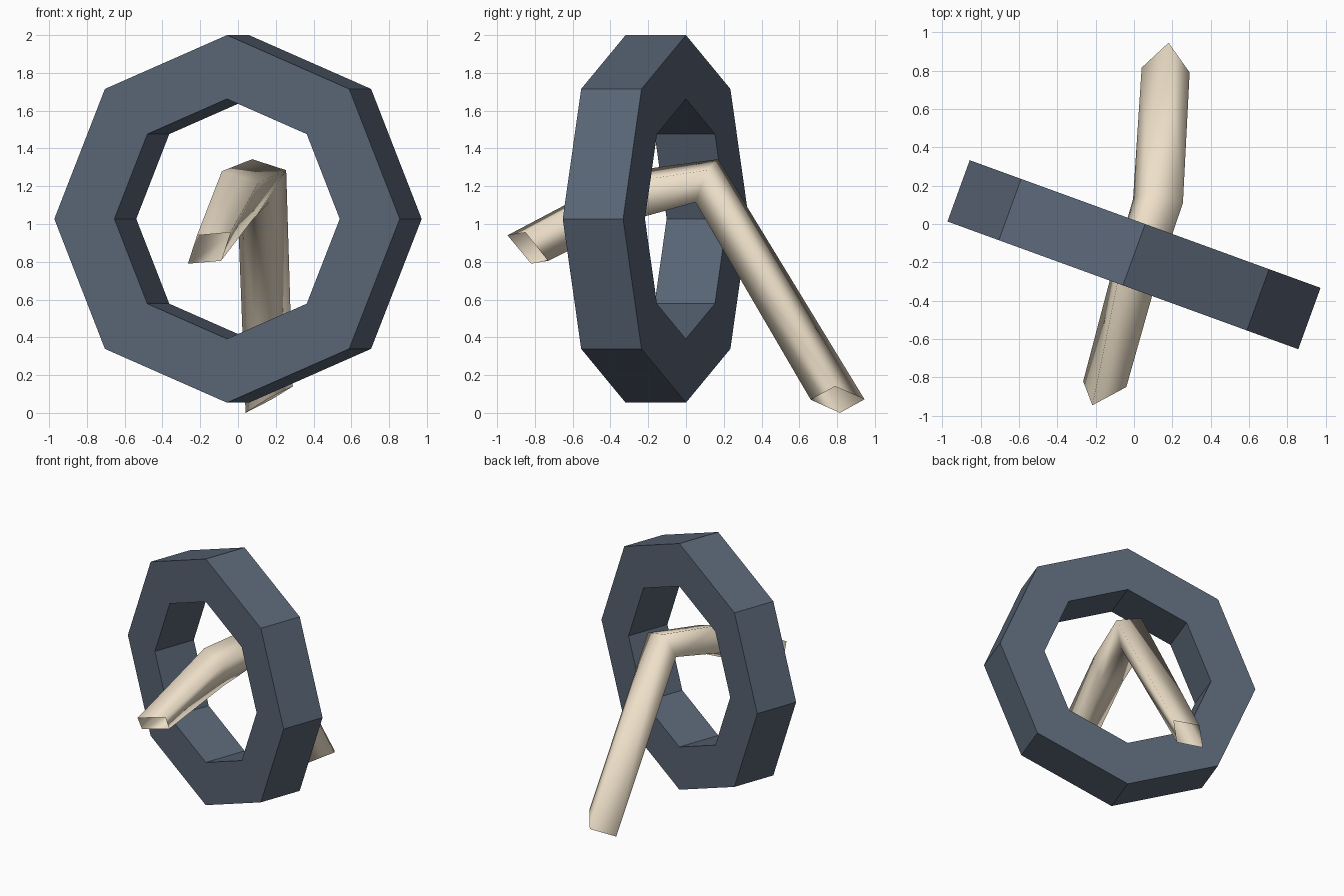
import bpy, bmesh, math
from mathutils import Matrix

if "Cube" in bpy.data.objects:
    bpy.data.objects.remove(bpy.data.objects["Cube"])


def paint(name, rgb):
    m = bpy.data.materials.new(name)
    m.diffuse_color = (*rgb, 1)
    m.use_nodes = True
    m.node_tree.nodes["Principled BSDF"].inputs["Base Color"].default_value = m.diffuse_color
    return m


def loft(name, rings, mat, close=False, smooth=False):
    """Skin a list of equal-sized point loops."""
    bm = bmesh.new()
    loops = [[bm.verts.new(p) for p in r] for r in rings]
    n = len(loops[0])
    pairs = list(zip(loops, loops[1:]))
    if close:
        pairs.append((loops[-1], loops[0]))
    for a, b in pairs:
        for i in range(n):
            j = (i + 1) % n
            bm.faces.new((a[i], a[j], b[j], b[i]))
    bmesh.ops.recalc_face_normals(bm, faces=bm.faces)
    for f in bm.faces:
        f.smooth = smooth
    me = bpy.data.meshes.new(name)
    bm.to_mesh(me)
    bm.free()
    me.materials.append(mat)
    ob = bpy.data.objects.new(name, me)
    bpy.context.collection.objects.link(ob)
    return ob


# Octagonal ring: rectangular section swept round eight corners
section = [(0.635, -0.17), (0.973, -0.17), (0.973, 0.17), (0.635, 0.17)]
rings = []
for k in range(8):
    a = k * math.pi / 4
    rings.append([(r * math.cos(a), y, r * math.sin(a)) for r, y in section])
ring = loft("octagon_ring", rings, paint("slate", (0.10, 0.13, 0.18)), close=True)
ring.data.transform(Matrix.Translation((0, -0.16, 1.027)) @
                    Matrix.Rotation(math.radians(-20), 4, 'Z'))

# Bent, open-ended square tube passing through the ring
tube_sections = [
    [(-0.217, -0.945, 0.94), (-0.265, -0.82, 0.79), (-0.09, -0.73, 0.805), (-0.04, -0.85, 0.955)],
    [(-0.085, -0.30, 1.28), (-0.12, -0.27, 1.08), (0.075, -0.29, 1.02), (0.11, -0.32, 1.22)],
    [(0.075, 0.17, 1.343), (-0.005, 0.13, 1.17), (0.165, 0.05, 1.115), (0.255, 0.11, 1.285)],
    [(0.18, 0.945, 0.072), (0.04, 0.815, 0.0), (0.15, 0.66, 0.07), (0.29, 0.79, 0.14)],
]
loft("bent_tube", tube_sections, paint("cream", (0.85, 0.74, 0.58)), smooth=True)
